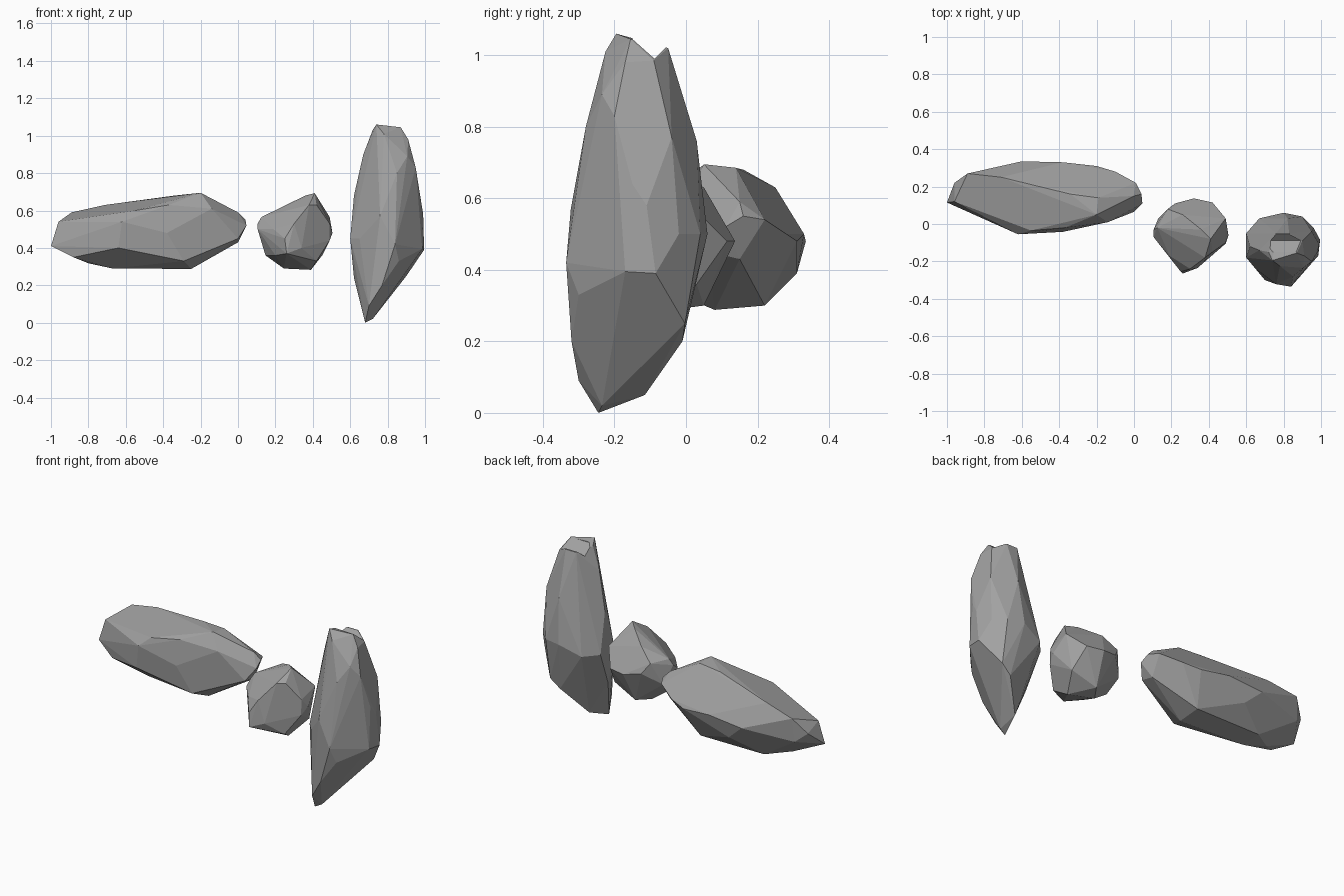
import bpy, bmesh, math

stone = bpy.data.materials.new("stone")
stone.diffuse_color = (0.36, 0.36, 0.36, 1)


def rock(name, pts):
    """Faceted stone: convex hull of its corner points, near-flat facets merged."""
    bm = bmesh.new()
    for p in pts:
        bm.verts.new(p)
    bmesh.ops.convex_hull(bm, input=bm.verts[:])
    bmesh.ops.delete(bm, geom=[v for v in bm.verts if not v.link_faces], context='VERTS')
    bmesh.ops.dissolve_limit(bm, angle_limit=math.radians(6),
                             verts=bm.verts[:], edges=bm.edges[:])
    bmesh.ops.recalc_face_normals(bm, faces=bm.faces[:])
    me = bpy.data.meshes.new(name)
    bm.to_mesh(me)
    bm.free()
    me.materials.append(stone)
    ob = bpy.data.objects.new(name, me)
    bpy.context.collection.objects.link(ob)
    return ob


# long stone lying on its side
rock("long_rock", [
    (-1, .115, .41), (-.96, .12, .54), (-.96, .22, .50), (-.89, .27, .59), (-.90, .26, .45),
    (-.88, .07, .35), (-.80, .13, .318), (-.67, .10, .29), (-.64, -.045, .40),
    (-.62, -.055, .54), (-.55, -.035, .60), (-.37, -.02, .63), (-.30, .03, .67),
    (-.20, .05, .695), (-.19, .14, .685), (-.34, .16, .68), (-.71, .25, .63),
    (-.60, .335, .48), (-.38, .33, .50), (-.20, .31, .48),
    (-.10, .28, .50), (.01, .22, .54), (.04, .16, .55), (.045, .11, .52),
    (0, .065, .45), (-.14, .01, .61), (-.29, -.02, .33), (-.38, -.042, .48),
    (-.25, .08, .288), (-.25, .22, .30), (-.67, .22, .30), (0, .15, .43),
    (0, .15, .59), (-.50, .31, .39)])

# small round stone
rock("small_rock", [
    (.105, -.03, .53), (.105, -.07, .50), (.125, -.02, .565), (.19, -.17, .50),
    (.25, -.255, .45), (.26, -.265, .37), (.30, -.24, .53), (.38, -.18, .63),
    (.42, -.15, .63), (.34, -.235, .40), (.41, -.08, .693), (.36, -.03, .68),
    (.26, .05, .63), (.49, -.10, .53), (.49, -.105, .44), (.42, -.16, .33),
    (.505, -.06, .48), (.49, .03, .565), (.45, .03, .36),
    (.42, .115, .48), (.32, .137, .48), (.22, .11, .50), (.18, .08, .56),
    (.39, -.08, .283), (.245, -.03, .29), (.30, .05, .30), (.147, -.05, .36),
    (.13, .03, .43), (.20, -.17, .36)])

# tall standing stone
tall = rock("tall_rock", [
    (.68, -.245, 0), (.72, -.235, .02), (.72, -.115, .05), (.70, -.30, .09),
    (.86, -.30, .33), (.985, -.17, .395), (.995, -.085, .39), (.90, -.003, .25),
    (.84, -.01, .20), (.77, -.32, .20), (.84, -.335, .42), (.76, -.322, .57),
    (.85, -.28, .80), (.905, -.235, .89), (.95, -.20, .83), (.98, -.15, .64),
    (.60, -.18, .45), (.60, -.05, .45), (.62, -.15, .24),
    (.62, -.12, .68), (.67, -.14, .90), (.65, -.24, .45), (.80, .06, .50),
    (.90, .04, .50), (.96, -.02, .50), (.67, .03, .45), (.82, .03, .76),
    (.99, -.11, .58), (.95, -.04, .77), (.74, -.195, 1.06), (.76, -.05, 1.02),
    (.83, -.05, 1.02), (.87, -.155, 1.045), (.91, -.17, .98), (.90, -.09, .985),
    (.78, -.225, 1.01), (.72, -.15, 1.03)])

# shallow groove across the tip of the tall stone
groove = rock("groove_cutter", [(x, y, z) for x in (.5, 1.1)
              for y, z in ((-.088, .99), (-.15, 1.045), (-.15, 1.12), (-.02, 1.12), (-.053, 1.025))])
groove.hide_render = True
groove.hide_viewport = True
cut = tall.modifiers.new("groove", 'BOOLEAN')
cut.operation = 'DIFFERENCE'
cut.solver = 'EXACT'
cut.object = groove
